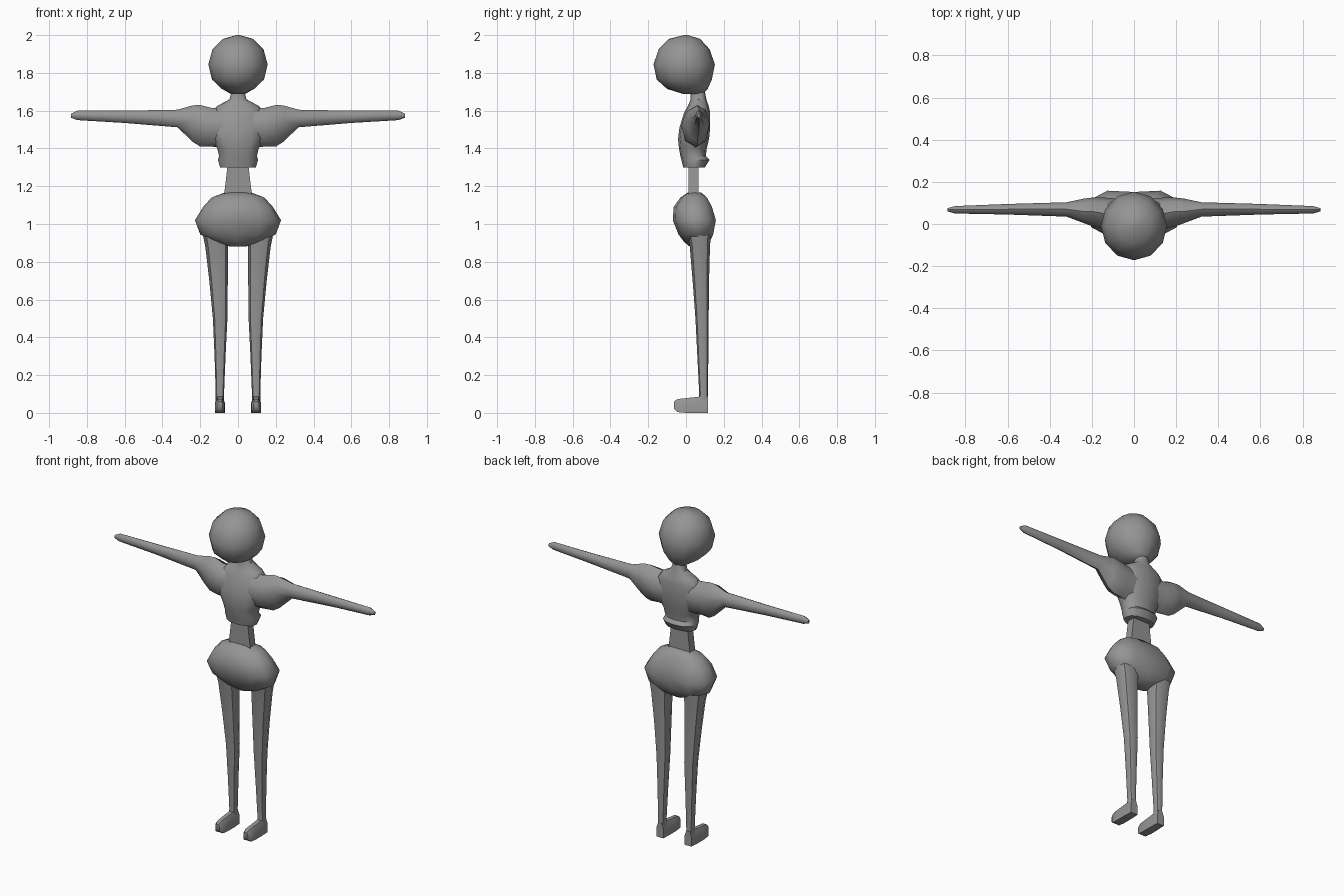
import bpy, math
from mathutils import Vector

if "Cube" in bpy.data.objects:
    bpy.data.objects.remove(bpy.data.objects["Cube"])

grey = bpy.data.materials.new("plain grey")
grey.diffuse_color = (0.3, 0.3, 0.3, 1)
grey.use_nodes = True
grey.node_tree.nodes["Principled BSDF"].inputs["Base Color"].default_value = grey.diffuse_color


def build(name, rings, angle=50):
    """Skin a list of point rings into one closed, smooth object."""
    n = len(rings[0])
    verts = [p for r in rings for p in r]
    faces = [(a * n + i, a * n + (i + 1) % n, (a + 1) * n + (i + 1) % n, (a + 1) * n + i)
             for a in range(len(rings) - 1) for i in range(n)]
    faces += [tuple(range(n))[::-1], tuple(range(len(verts) - n, len(verts)))]
    mesh = bpy.data.meshes.new(name)
    mesh.from_pydata(verts, [], faces)
    mesh.materials.append(grey)
    obj = bpy.data.objects.new(name, mesh)
    bpy.context.collection.objects.link(obj)
    bpy.ops.object.select_all(action='DESELECT')
    obj.select_set(True)
    bpy.context.view_layer.objects.active = obj
    bpy.ops.object.mode_set(mode='EDIT')
    bpy.ops.mesh.select_all(action='SELECT')
    bpy.ops.mesh.normals_make_consistent(inside=False)
    bpy.ops.object.mode_set(mode='OBJECT')
    bpy.ops.object.shade_smooth_by_angle(angle=math.radians(angle))
    return obj


def ring(z, x0, x1, y0, y1, n=12, power=1.0):
    """Horizontal oval inside the given limits; a low power squares it."""
    pts = []
    for i in range(n):
        t = math.tau * (i + (0.5 if n == 4 else 0)) / n
        c, s = math.cos(t), math.sin(t)
        c = math.copysign(abs(c) ** power, c)
        s = math.copysign(abs(s) ** power, s)
        pts.append(Vector(((x0 + x1) / 2 + c * (x1 - x0) / 2,
                           (y0 + y1) / 2 + s * (y1 - y0) / 2, z)))
    return pts


def sym(rows, n=12, power=1.0):
    return [ring(z, -w, w, a, b, n, power) for z, w, a, b in rows]


def mirrored(name, rings, angle=50):
    for side, s in (("right", 1), ("left", -1)):
        build(side + "_" + name, [[Vector((p.x * s, p.y, p.z)) for p in r] for r in rings], angle)


# Head: faceted ball narrowing to the neck
build("head", sym([(2.0, .01, -.01, .01), (1.98, .08, -.09, .075), (1.925, .135, -.145, .125),
                   (1.845, .157, -.172, .153), (1.765, .138, -.155, .137),
                   (1.715, .085, -.10, .115), (1.687, .035, -.01, .09)]))

# Neck and chest
build("torso", sym([(1.70, .035, .025, .10), (1.66, .045, .025, .108), (1.625, .11, .01, .12),
                    (1.59, .14, -.01, .128), (1.51, .145, -.035, .128), (1.45, .135, -.042, .122),
                    (1.40, .11, -.037, .11), (1.36, .10, -.03, .105), (1.34, .106, -.025, .125),
                    (1.30, .095, -.015, .10)], 12, .85), 40)

# Waist: flat tapered block
build("waist", [ring(1.31, -.078, .078, .004, .076, 4), ring(1.15, -.105, .105, .004, .076, 4)], 20)

# Hips, with a shallow groove at the back
hip_rings = sym([(1.167, .07, .01, .08), (1.14, .14, -.03, .12), (1.09, .185, -.065, .15),
                 (1.02, .228, -.07, .172), (.945, .20, -.04, .155), (.905, .125, -.01, .125),
                 (.88, .04, .02, .09)], 12, .85)
for r in hip_rings[1:5]:
    r[3].y -= .02
build("hips", hip_rings)

# Arms: deep shoulder sleeve thinning to a blunt hand
arm = []
for x, y0, y1, ym, z0, z1, zm in [(.07, -.02, .12, .05, 1.40, 1.615, 1.52),
                                  (.14, -.025, .125, .05, 1.41, 1.615, 1.52),
                                  (.20, -.01, .125, .06, 1.41, 1.63, 1.53),
                                  (.24, .005, .12, .06, 1.435, 1.628, 1.55),
                                  (.32, .035, .103, .07, 1.512, 1.605, 1.56),
                                  (.60, .045, .095, .07, 1.535, 1.60, 1.57),
                                  (.85, .05, .085, .068, 1.55, 1.60, 1.575),
                                  (.885, .06, .075, .068, 1.563, 1.583, 1.573)]:
    pts = []
    for i in range(8):
        c, s = math.cos(math.tau * i / 8), math.sin(math.tau * i / 8)
        pts.append(Vector((x, ym + c * ((y1 - ym) if c > 0 else (ym - y0)),
                           zm + s * ((z1 - zm) if s > 0 else (zm - z0)))))
    arm.append(pts)
mirrored("arm", arm)

# Legs, tapering to the ankle
mirrored("leg", [ring(z, a, b, c, d, 8, .85) for z, a, b, c, d in
                 [(.99, .04, .195, .0, .135), (.88, .052, .173, .02, .127), (.70, .054, .152, .035, .122),
                  (.50, .056, .133, .05, .12), (.30, .066, .124, .06, .118), (.10, .074, .118, .07, .117),
                  (.03, .072, .12, .065, .117)]])

# Feet: low boxes with a rounded toe
foot = []
for y, w, z0, z1 in [(.117, .023, 0, .09), (.06, .026, 0, .085), (.0, .026, 0, .078),
                     (-.045, .025, .004, .073), (-.063, .015, .02, .06)]:
    foot.append([Vector((.096 + w * fx, y, z0 + (z1 - z0) * fz)) for fx, fz in
                 [(-1, 0), (1, 0), (1, .65), (.5, 1), (-.5, 1), (-1, .65)]])
mirrored("foot", foot)
